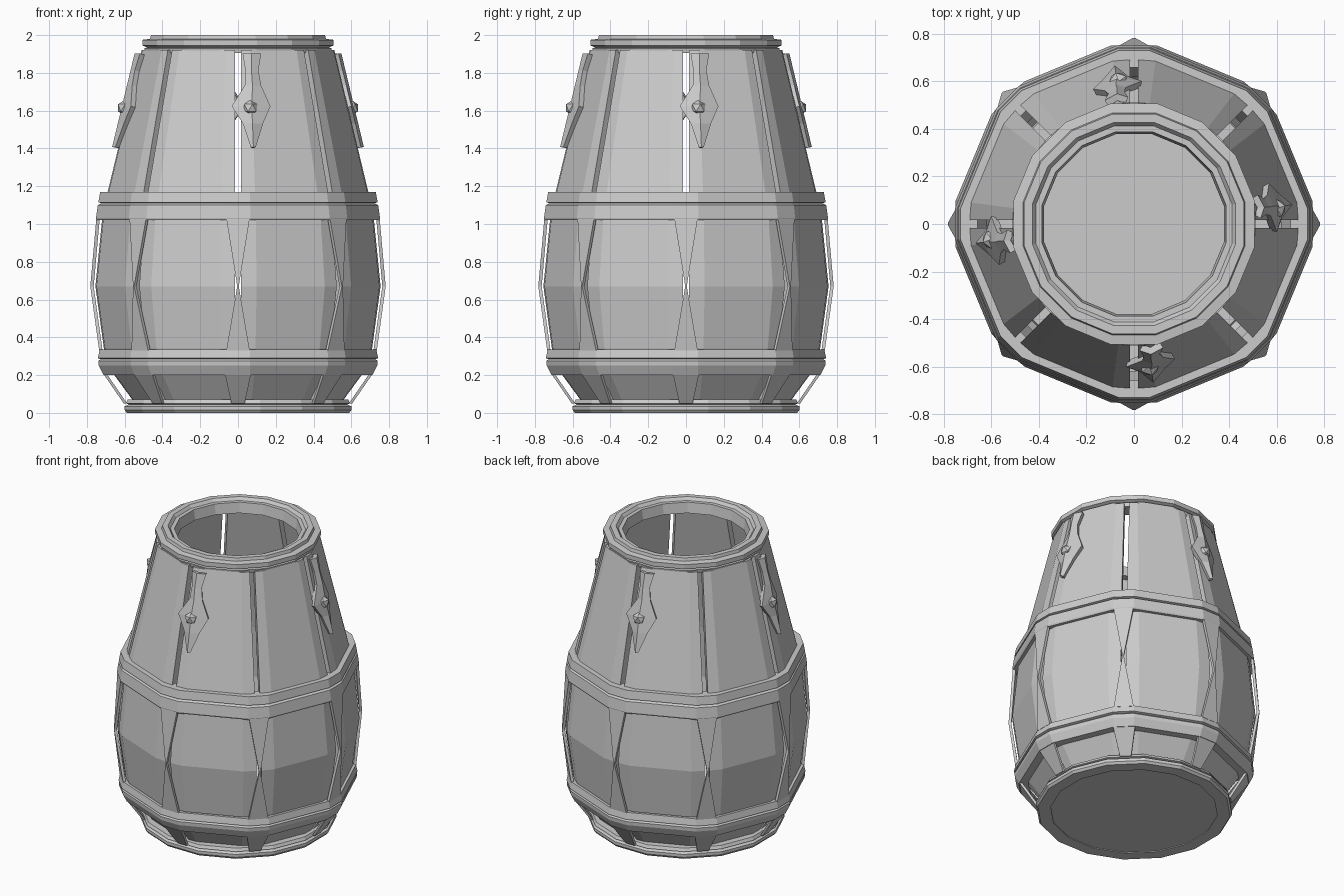
import bpy, bmesh
from math import sin, cos, radians, degrees
from mathutils import Vector, Matrix

if "Cube" in bpy.data.objects:
    bpy.data.objects.remove(bpy.data.objects["Cube"], do_unlink=True)

grey = bpy.data.materials.new("plain_grey")
grey.use_nodes = True
GREY = (0.6, 0.6, 0.6, 1)
grey.diffuse_color = GREY
grey.node_tree.nodes["Principled BSDF"].inputs["Base Color"].default_value = GREY


def finish(name, bm):
    """Turn a bmesh into a flat-shaded grey object."""
    bmesh.ops.recalc_face_normals(bm, faces=bm.faces)
    mesh = bpy.data.meshes.new(name)
    bm.to_mesh(mesh)
    bm.free()
    mesh.materials.append(grey)
    ob = bpy.data.objects.new(name, mesh)
    bpy.context.collection.objects.link(ob)
    return ob


def polar(r, angle, z):
    return Vector((r * cos(radians(angle)), r * sin(radians(angle)), z))


def loft(bm, rows):
    """Join closed loops of points into a capped solid."""
    loops = [[bm.verts.new(p) for p in row] for row in rows]
    n = len(loops[0])
    for a, b in zip(loops, loops[1:]):
        for i in range(n):
            j = (i + 1) % n
            bm.faces.new((a[i], a[j], b[j], b[i]))
    bm.faces.new(loops[0])
    bm.faces.new(loops[-1])


def hoop(name, profile, angles):
    """Sweep a closed (radius, z) profile around a polygon of angles."""
    bm = bmesh.new()
    sections = [[bm.verts.new(polar(r, a, z)) for r, z in profile] for a in angles]
    n = len(profile)
    for k, a in enumerate(sections):
        b = sections[(k + 1) % len(sections)]
        for i in range(n):
            j = (i + 1) % n
            bm.faces.new((a[i], b[i], b[j], a[j]))
    return finish(name, bm)


octagon = [45 * k + d for k in range(8) for d in (-5, 5)]
even = [22.5 * k + 11.25 for k in range(16)]

# Eight bulging staves, each with bevelled long edges and open gaps between
STAVE = [(0.53, 0.03), (0.655, 0.2), (0.71, 0.34), (0.755, 0.67),
         (0.72, 1.02), (0.69, 1.17), (0.51, 1.92)]
for k in range(8):
    mid = 45 * k + 22.5
    rows = []
    for r, z in STAVE:
        inner = r - 0.06
        edge = 22.5 - degrees(0.016 / r)
        edge_in = 22.5 - degrees(0.016 / inner)
        rows.append([polar(r, mid - edge, z), polar(r, mid - 15, z),
                     polar(r, mid + 15, z), polar(r, mid + edge, z),
                     polar(inner, mid + edge_in, z), polar(inner, mid - edge_in, z)])
    bm = bmesh.new()
    loft(bm, rows)
    finish(f"stave_{k + 1}", bm)

# Hoops with grooves, rim and base
hoop("upper_hoop", [(0.66, 1.17), (0.732, 1.17), (0.742, 1.115), (0.725, 1.11),
                    (0.745, 1.10), (0.755, 1.03), (0.75, 1.02), (0.66, 1.02)], octagon)
hoop("lower_hoop", [(0.66, 0.335), (0.735, 0.335), (0.745, 0.29), (0.73, 0.285),
                    (0.742, 0.275), (0.74, 0.25), (0.715, 0.2), (0.62, 0.2)], octagon)
hoop("top_rim", [(0.385, 1.91), (0.50, 1.905), (0.505, 1.93), (0.49, 1.935),
                 (0.515, 1.945), (0.515, 1.975), (0.475, 1.98), (0.47, 2.0),
                 (0.435, 2.0), (0.42, 1.98), (0.395, 1.98)], even)
hoop("base_hoop", [(0.52, 0.07), (0.595, 0.07), (0.605, 0.05), (0.59, 0.045),
                   (0.612, 0.035), (0.612, 0.015), (0.6, 0.0), (0.52, 0.0)], even)
bm = bmesh.new()
loft(bm, [[polar(0.57, a, z) for a in even] for z in (0.005, 0.04)])
finish("floor", bm)

# Straps over each gap: waisted between hoops, tapered near the base
STRAPS = {
    "waist_strap": [(0.75, 1.03, 0.062), (0.782, 0.67, 0.004), (0.735, 0.33, 0.062)],
    "foot_strap": [(0.715, 0.21, 0.07), (0.605, 0.05, 0.035)],
}
for name, path in STRAPS.items():
    for k in range(8):
        turn = Matrix.Rotation(radians(45 * k), 3, "Z")
        rows = [[turn @ Vector(p) for p in ((r, -w, z), (r, w, z),
                                            (r - 0.018, w, z), (r - 0.018, -w, z))]
                for r, z, w in path]
        bm = bmesh.new()
        loft(bm, rows)
        finish(f"{name}_{k + 1}", bm)

# Pointed clasps with a stud, one on each of four sides
CLASP = [(1.9, 0.03, 0.07, 0.115), (1.81, 0.045, 0.07, 0.1), (1.73, 0.04, 0.075, 0.115),
         (1.62, -0.03, 0.07, 0.165), (1.53, 0.03, 0.075, 0.125), (1.405, 0.075, 0.08, 0.085)]


def clasp_point(x, z, lift):
    depth = 0.51 + (1.92 - z) * 0.24 - max(0, x - 0.08) * 0.4 + lift
    return Vector((x, -depth, z))


for k in range(4):
    turn = Matrix.Rotation(radians(90 * k), 4, "Z")
    bm = bmesh.new()
    rows = [[bm.verts.new(turn @ clasp_point(x, z, lift))
             for x, lift in ((xl, 0.004), (xc, 0.018), (xr, 0.006))]
            for z, xl, xc, xr in CLASP]
    for a, b in zip(rows, rows[1:]):
        for i in range(2):
            bm.faces.new((a[i], b[i], b[i + 1], a[i + 1]))
    plate = finish(f"clasp_{k + 1}", bm)
    thick = plate.modifiers.new("thickness", "SOLIDIFY")
    thick.thickness = 0.03
    thick.offset = 0
    bm = bmesh.new()
    bmesh.ops.create_icosphere(bm, subdivisions=1, radius=0.043,
                               matrix=turn @ Matrix.Translation((0.065, -0.598, 1.615)))
    finish(f"clasp_stud_{k + 1}", bm)
